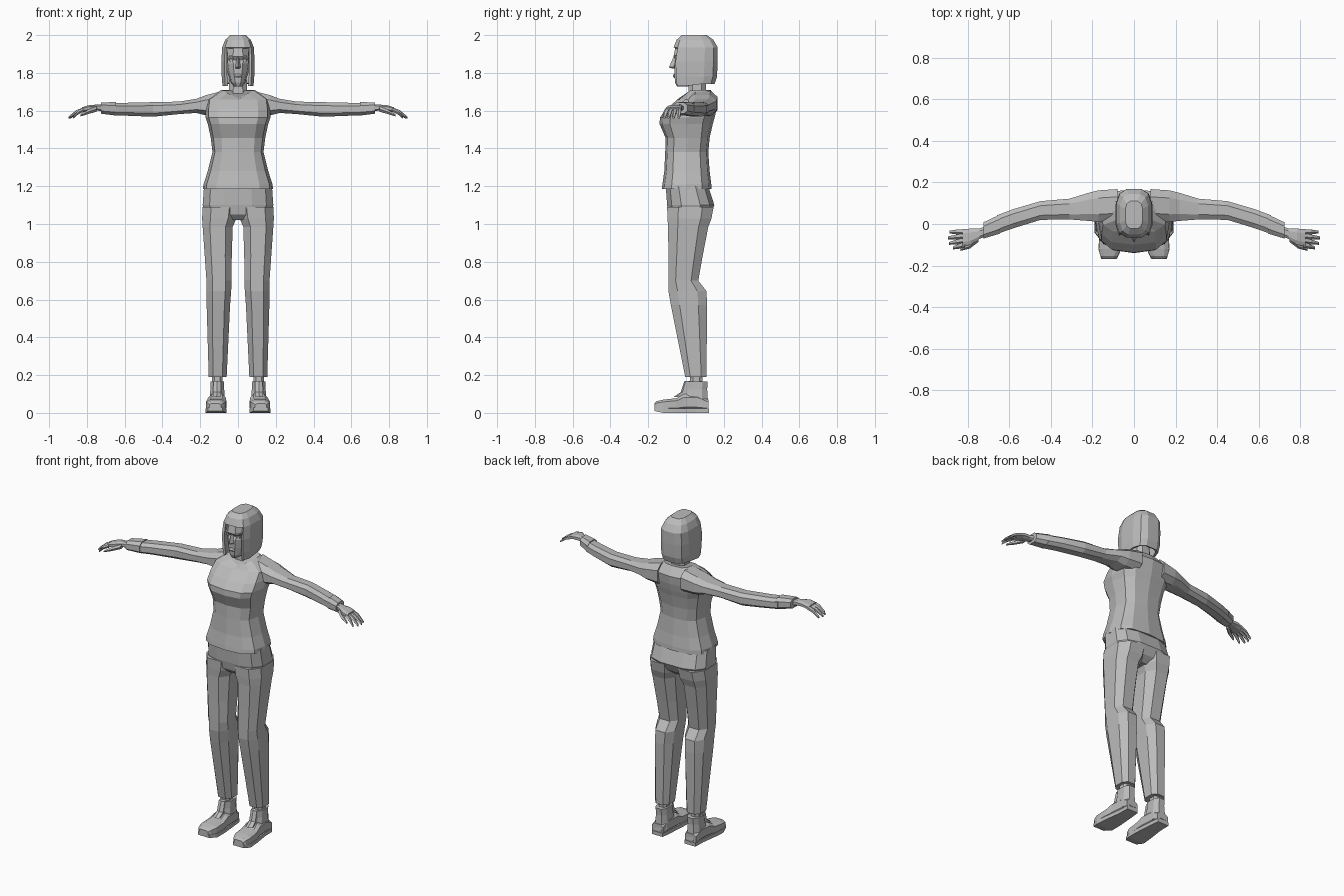
import bpy, bmesh, math
from mathutils import Vector

grey = bpy.data.materials.new("plain grey")
grey.diffuse_color = (0.5, 0.5, 0.5, 1)


def finish(name, bm, mirror=False):
    bmesh.ops.recalc_face_normals(bm, faces=bm.faces)
    me = bpy.data.meshes.new(name)
    bm.to_mesh(me)
    bm.free()
    me.materials.append(grey)
    ob = bpy.data.objects.new(name, me)
    bpy.context.collection.objects.link(ob)
    if mirror:
        ob.modifiers.new("mirror", 'MIRROR').use_mirror_merge = False
    return ob


def loft(rings, axis='z', n=8, p=0.75, shift=0.5):
    """Skin rounded boxes: each ring is (position, a0, a1, b0, b1)."""
    bm = bmesh.new()
    place = {'z': lambda t, a, b: (a, b, t), 'x': lambda t, a, b: (t, a, b),
             'y': lambda t, a, b: (a, t, b)}[axis]
    power = lambda v: math.copysign(abs(v) ** p, v) if abs(v) > 1e-6 else 0
    unit = [(power(math.cos((i + shift) * math.tau / n)),
             power(math.sin((i + shift) * math.tau / n))) for i in range(n)]
    mu, mv = max(u for u, v in unit), max(v for u, v in unit)
    rows = []
    for t, a0, a1, b0, b1 in rings:
        rows.append([bm.verts.new(place(t, (a0 + a1) / 2 + u / mu * (a1 - a0) / 2,
                                        (b0 + b1) / 2 + v / mv * (b1 - b0) / 2)) for u, v in unit])
    for r, s in zip(rows, rows[1:]):
        for i in range(n):
            bm.faces.new((r[i], r[(i + 1) % n], s[(i + 1) % n], s[i]))
    bm.faces.new(rows[0])
    bm.faces.new(rows[-1])
    return bm


def sym(*rings):
    """Rings (z, half width, front, back) centred on x = 0."""
    return [(z, -w, w, f, b) for z, w, f, b in rings]


def tube(name, points, radii, sides=5):
    """Thin tapering limb along a path that runs mostly in x."""
    finish(name, loft([(x, y - r, y + r, z - r, z + r) for (x, y, z), r in zip(points, radii)],
                      'x', sides, 1), True)


# Shirt body, with the front of the collar lowered to a V
bm = loft(sym((1.185, .185, -.128, .135), (1.21, .183, -.125, .134), (1.28, .160, -.115, .125),
              (1.38, .135, -.110, .118), (1.455, .144, -.108, .125), (1.53, .160, -.140, .142),
              (1.565, .172, -.138, .152), (1.61, .172, -.100, .162), (1.66, .165, -.045, .167),
              (1.71, .088, -.005, .13)), n=12, p=.7, shift=0)
for v in bm.verts:
    if v.co.z > 1.7 and v.co.y < .05:
        v.co.z -= .045 * (1 - abs(v.co.x) / .088)
finish("shirt_body", bm)

# Sleeves and cuffs
finish("sleeve", loft([(.08, .015, .168, 1.57, 1.705), (.17, .01, .162, 1.575, 1.682),
                       (.22, .015, .15, 1.588, 1.663), (.31, .022, .122, 1.582, 1.648),
                       (.45, .02, .11, 1.568, 1.645), (.58, -.02, .072, 1.573, 1.642),
                       (.66, -.048, .042, 1.575, 1.640)], 'x'), True)
finish("cuff", loft([(.645, -.046, .046, 1.574, 1.646), (.725, -.07, .008, 1.584, 1.643)], 'x'), True)

# Hands
finish("palm", loft([(.70, -.055, -.005, 1.597, 1.632), (.745, -.072, -.022, 1.6, 1.632),
                     (.785, -.1, -.022, 1.6, 1.63), (.825, -.108, -.026, 1.592, 1.618)], 'x'), True)
for name, y, tip_x, tip_y in (("index_finger", -.098, .873, -.115), ("middle_finger", -.078, .892, -.093),
                              ("ring_finger", -.057, .897, -.066), ("little_finger", -.036, .888, -.038)):
    a, b = Vector((.815, y, 1.606)), Vector((tip_x, tip_y, 1.563))
    tube(name, [a, a.lerp(b, .5) + Vector((0, 0, .008)), b], (.0115, .0105, .006))
tube("thumb", [(.75, -.07, 1.608), (.79, -.103, 1.595), (.835, -.122, 1.575)], (.014, .012, .006))

# Trousers: hips, then one mirrored leg
finish("trouser_hips", loft(sym((1.02, .08, -.06, .085), (1.05, .17, -.09, .125), (1.10, .187, -.10, .15),
                                (1.20, .18, -.107, .118)), n=12, p=.7))
finish("trouser_leg", loft([(1.09, .0, .187, -.10, .146), (1.03, .008, .19, -.098, .135),
                            (.985, .028, .187, -.095, .118), (.83, .033, .176, -.093, .088),
                            (.70, .034, .167, -.093, .065), (.645, .036, .166, -.093, .108),
                            (.57, .042, .166, -.08, .112), (.19, .06, .155, -.004, .108)]), True)

# Ankles and boots
finish("ankle", loft([(.13, .083, .138, .02, .088), (.22, .083, .138, .02, .088)]), True)
finish("boot_shaft", loft([(.03, .068, .152, .0, .12), (.08, .07, .15, -.015, .115),
                           (.125, .073, .146, .0, .112), (.165, .073, .146, .005, .115)]), True)
finish("boot_foot", loft([(.118, .075, .15, .012, .07), (.06, .068, .152, .012, .1),
                          (-.01, .064, .158, .012, .10), (-.05, .062, .166, .012, .078),
                          (-.12, .064, .17, .012, .07), (-.155, .078, .162, .014, .062),
                          (-.168, .09, .152, .02, .05)], 'y', 8, .6), True)
finish("boot_sole", loft([(.122, .075, .15, 0, .022), (.05, .068, .152, 0, .022),
                          (-.05, .06, .166, 0, .022), (-.12, .06, .172, .0, .024),
                          (-.168, .082, .158, .01, .028)], 'y', 4, 1), True)
finish("boot_tongue", loft([(.17, .09, .13, -.008, .02), (.11, .09, .132, -.028, .02),
                            (.085, .092, .134, -.065, .0)], 'z', 6), True)

# Neck and head, with a dent at eye height
finish("neck", loft(sym((1.62, .07, .0, .12), (1.69, .05, .012, .105), (1.79, .045, .015, .105))))
finish("head", loft(sym((1.728, .02, -.048, .03), (1.75, .038, -.058, .06), (1.80, .055, -.062, .13),
                        (1.85, .064, -.062, .14), (1.868, .066, -.052, .14), (1.887, .066, -.066, .14),
                        (1.94, .062, -.055, .13), (1.97, .05, -.03, .11)), n=10, p=.8, shift=0))
finish("nose", loft(sym((1.822, .015, -.072, -.04), (1.83, .014, -.09, -.04), (1.885, .006, -.066, -.04)),
                    n=4, p=1, shift=0))
finish("lips", loft(sym((1.772, .015, -.062, -.04), (1.783, .02, -.07, -.04), (1.795, .014, -.064, -.04)), n=6))
for name, z, h, w, f in (("eye", 1.866, .007, .014, -.054), ("eyebrow", 1.888, .004, .018, -.066)):
    finish(name, loft([(z - h, .03 - w, .03 + w, f, -.03), (z + h, .03 - w, .03 + w, f, -.03)], n=6), True)

# Bob of hair: a shell with the face opening removed
bm = loft(sym((1.742, .082, -.068, .152), (1.78, .086, -.074, .164), (1.86, .088, -.078, .168),
              (1.935, .084, -.066, .168), (1.975, .068, -.05, .145), (2.0, .042, -.022, .11)),
          n=12, p=.65)
dead = []
for f in bm.faces:
    c = f.calc_center_median()
    if (c.z < 1.92 and c.y < -.02 and abs(c.x) < .06) or c.z < 1.75:
        dead.append(f)
bmesh.ops.delete(bm, geom=dead, context='FACES')
# side strands hang a little lower at the front
for v in bm.verts:
    if v.co.z < 1.75 and v.co.y < 0:
        v.co.z -= .012
hair = finish("hair", bm)
shell = hair.modifiers.new("thickness", 'SOLIDIFY')
shell.thickness = .014
shell.offset = -1
